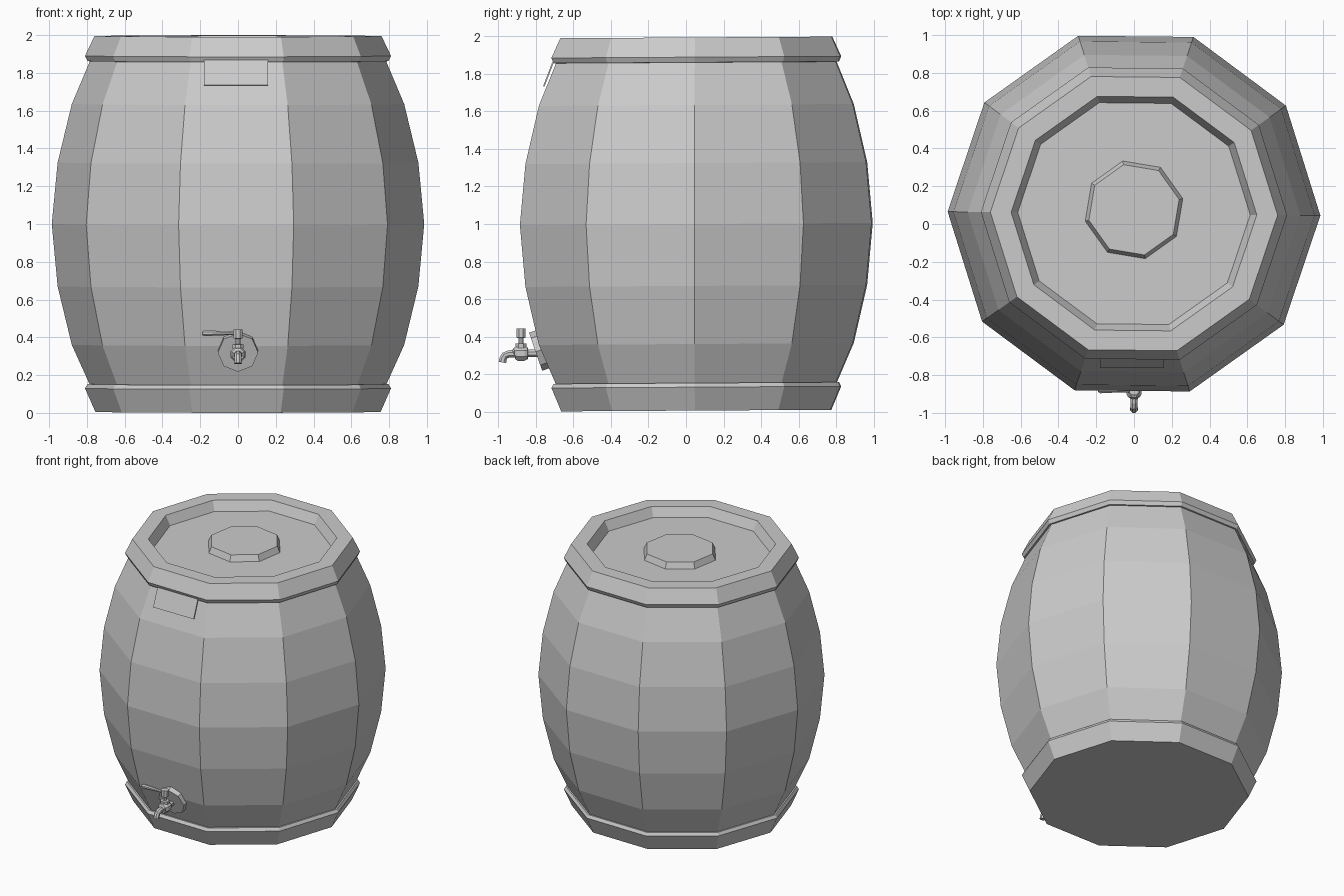
import bpy, bmesh, math
from mathutils import Vector, Matrix

if "Cube" in bpy.data.objects:
    bpy.data.objects.remove(bpy.data.objects["Cube"])

CY = 0.055  # barrel axis sits slightly behind centre


def new_object(name, bm):
    bmesh.ops.recalc_face_normals(bm, faces=bm.faces[:])
    mesh = bpy.data.meshes.new(name)
    bm.to_mesh(mesh)
    bm.free()
    ob = bpy.data.objects.new(name, mesh)
    bpy.context.collection.objects.link(ob)
    return ob


def lathe(name, profile, sides, matrix, turn=0.0):
    """Spin (radius, height) points about local z, closing both ends."""
    bm = bmesh.new()
    rings = []
    for r, h in profile:
        angles = [math.radians(turn) + math.tau * i / sides for i in range(sides)]
        rings.append([bm.verts.new(matrix @ Vector((r * math.cos(a), r * math.sin(a), h)))
                      for a in angles])
    for a, b in zip(rings, rings[1:]):
        for i in range(sides):
            j = (i + 1) % sides
            bm.faces.new((a[i], a[j], b[j], b[i]))
    bm.faces.new(rings[0])
    bm.faces.new(rings[-1])
    return new_object(name, bm)


def pipe(name, path, sides=8):
    """Sweep rings of given radius along (y, z, radius) points in the x = 0 plane."""
    bm = bmesh.new()
    pts = [Vector((0, y, z)) for y, z, _ in path]
    rings = []
    for k, p in enumerate(pts):
        d = (pts[min(k + 1, len(pts) - 1)] - pts[max(k - 1, 0)]).normalized()
        side, up = Vector((1, 0, 0)), d.cross(Vector((1, 0, 0)))
        r = path[k][2]
        rings.append([bm.verts.new(p + r * (math.cos(t) * side + math.sin(t) * up))
                      for t in [math.tau * (i + 0.5) / sides for i in range(sides)]])
    for a, b in zip(rings, rings[1:]):
        for i in range(sides):
            j = (i + 1) % sides
            bm.faces.new((a[i], a[j], b[j], b[i]))
    bm.faces.new(rings[0])
    bm.faces.new(rings[-1])
    return new_object(name, bm)


# Barrel parts share the axis and a very slight lean
axis = Matrix.Translation((0, CY, 0))
lean = Matrix.Identity(4)
lean[2][1] = 0.006
barrel_space = axis @ lean

# Bulging body
lathe("barrel_body", [(0.765, 0.10), (0.785, 0.15), (0.88, 0.36), (0.955, 0.67), (0.986, 1.0),
                      (0.955, 1.325), (0.88, 1.635), (0.785, 1.86), (0.765, 1.90)],
      10, barrel_space, -0.6)
# Base band
lathe("base_band", [(0.755, 0.005), (0.81, 0.13), (0.797, 0.152), (0.76, 0.152)],
      10, barrel_space, -0.6)
# Lid with recessed top
lathe("lid", [(0.75, 1.86), (0.797, 1.862), (0.81, 1.89), (0.76, 1.995), (0.65, 1.995),
              (0.615, 1.925)], 10, barrel_space, -0.6)
# Raised octagon in the lid
lathe("lid_boss", [(0.265, 1.915), (0.265, 1.925), (0.245, 1.97)], 8,
      Matrix.Translation((0, 0.02, 0)) @ barrel_space, 13)

# Label plate under the lid, following the wall
bm = bmesh.new()
bmesh.ops.create_cube(bm, size=1)
bm.transform(Matrix.Translation((-0.01, -0.733, 1.80)) @
             Matrix.Rotation(math.radians(-21), 4, 'X') @
             Matrix.Diagonal((0.34, 0.008, 0.142, 1)))
new_object("label_plate", bm)

# Octagonal tap mount, facing out along the sloped wall
mount = Matrix.Translation((0, -0.77, 0.33)) @ Matrix.Rotation(math.radians(90 + 19), 4, 'X')
lathe("tap_mount", [(0.107, -0.04), (0.107, 0.034)], 8, mount)

# Tap body and spout
pipe("tap_body", [(-0.77, 0.31, 0.022), (-0.842, 0.31, 0.022), (-0.844, 0.31, 0.034),
                  (-0.862, 0.31, 0.043), (-0.898, 0.31, 0.043), (-0.914, 0.31, 0.034),
                  (-0.916, 0.308, 0.02)])
pipe("tap_spout", [(-0.91, 0.308, 0.022), (-0.945, 0.307, 0.021), (-0.967, 0.298, 0.021),
                   (-0.976, 0.28, 0.021), (-0.979, 0.262, 0.022)])

# Stem, collar and cap
stem = Matrix.Translation((0, -0.88, 0))
lathe("tap_stem", [(0.032, 0.34), (0.032, 0.362), (0.014, 0.364), (0.014, 0.392),
                   (0.027, 0.394), (0.027, 0.442)], 8, stem, 22.5)

# Lever handle reaching to the left, flaring at the tip
lever = Matrix.Translation((0, -0.88, 0.422)) @ Matrix.Rotation(math.radians(-90), 4, 'Y')
lathe("tap_lever", [(0.011, 0.0), (0.011, 0.05), (0.013, 0.10), (0.017, 0.178), (0.010, 0.19)],
      8, lever, 22.5)
